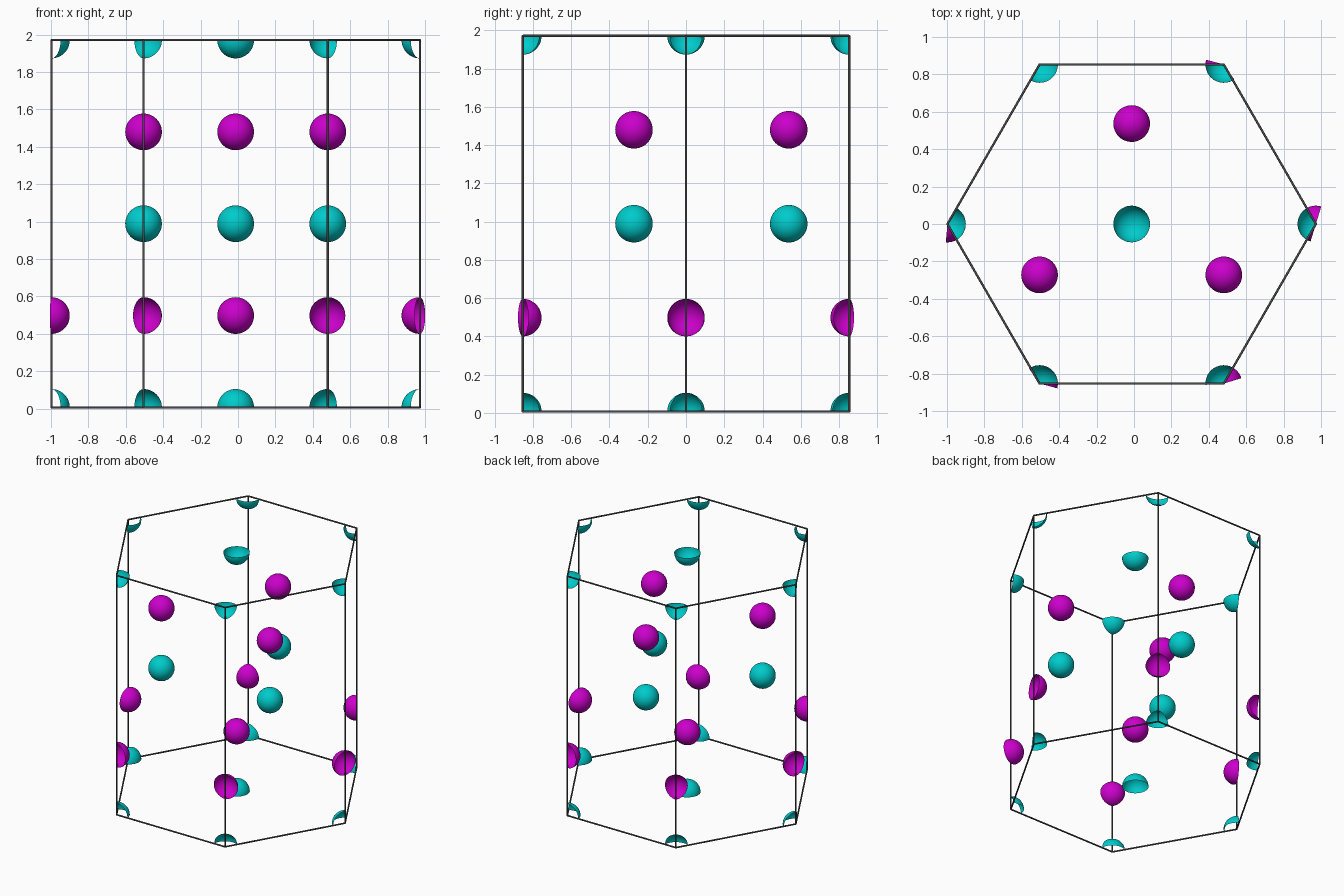
import bpy, bmesh
from math import sin, cos, radians, pi
from mathutils import Vector, Matrix

cube = bpy.data.objects.get("Cube")
if cube:
    bpy.data.objects.remove(cube)


def material(name, rgb):
    m = bpy.data.materials.new(name)
    m.use_nodes = True
    m.diffuse_color = (*rgb, 1)
    m.node_tree.nodes["Principled BSDF"].inputs["Base Color"].default_value = (*rgb, 1)
    return m


TEAL = material("teal", (0, 0.6, 0.6))
PURPLE = material("purple", (0.6, 0, 0.6))
DARK = material("dark grey", (0.073, 0.073, 0.073))

R = 0.985                    # hexagon radius
CX = -0.0125                 # cell centre in x
BOTTOM, TOP = 0.007, 1.971
H = TOP - BOTTOM
BALL = 0.098
ROD = 0.006


def corner(angle, z):
    a = radians(angle)
    return Vector((CX + R * cos(a), R * sin(a), z))


def finish(name, bm, mat):
    me = bpy.data.meshes.new(name)
    bm.to_mesh(me)
    bm.free()
    for p in me.polygons:
        p.use_smooth = True
    me.materials.append(mat)
    ob = bpy.data.objects.new(name, me)
    bpy.context.collection.objects.link(ob)
    return ob


def ball(name, centre, mat, start=0, end=360, low=-90, high=90):
    """Open spherical shell between two headings and two latitudes."""
    bm = bmesh.new()
    rows = max(8, round((high - low) / 7.5))
    arc = []
    for i in range(rows + 1):
        t = radians(low + (high - low) * i / rows)
        arc.append(bm.verts.new((BALL * cos(t), 0, BALL * sin(t))))
    lines = [bm.edges.new(pair) for pair in zip(arc, arc[1:])]
    bmesh.ops.rotate(bm, verts=arc, matrix=Matrix.Rotation(radians(start), 3, "Z"))
    bmesh.ops.spin(bm, geom=arc + lines, axis=(0, 0, 1), cent=(0, 0, 0),
                   angle=radians(end - start), steps=max(12, round((end - start) / 7.5)))
    bmesh.ops.remove_doubles(bm, verts=bm.verts, dist=0.0005)
    bm.normal_update()
    inward = [f for f in bm.faces if f.normal.dot(f.calc_center_median()) < 0]
    bmesh.ops.reverse_faces(bm, faces=inward)
    finish(name, bm, mat).location = centre


def rod(name, a, b):
    bm = bmesh.new()
    bmesh.ops.create_cone(bm, cap_ends=True, segments=12, radius1=ROD, radius2=ROD,
                          depth=(b - a).length)
    ob = finish(name, bm, DARK)
    ob.location = (a + b) / 2
    ob.rotation_mode = "QUATERNION"
    ob.rotation_quaternion = (b - a).to_track_quat("Z", "Y")
    ob.data.set_sharp_from_angle(angle=pi / 4)


# Hexagonal cage and clipped teal shells at its corners
for k in range(0, 360, 60):
    rod("upright_rod", corner(k, BOTTOM), corner(k, TOP))
    for z in (BOTTOM, TOP):
        rod("rim_rod", corner(k, z), corner(k + 60, z))
    ball("lower_corner_shell", corner(k, BOTTOM), TEAL, k + 120, k + 240, low=0)
    ball("upper_corner_shell", corner(k, TOP), TEAL, k + 120, k + 240, high=0)

# Clipped purple shells on the uprights: corner heading, start, end
for k, start, end in ((0, 73, 253), (60, 165, 305), (120, 240, 360),
                      (180, 265, 420), (240, -15, 125), (300, 17, 184)):
    ball("upright_shell", corner(k, BOTTOM + H / 4), PURPLE, start, end)

# Balls on the central axis
ball("lower_centre_shell", (CX, 0, BOTTOM), TEAL, low=0)
ball("upper_centre_shell", (CX, 0, TOP), TEAL, high=0)
ball("centre_ball", (CX, 0, BOTTOM + H / 4), PURPLE)

# Three inner columns of balls
for x, y in ((0, 0.537), (-R / 2, -0.272), (R / 2, -0.272)):
    ball("inner_teal_ball", (CX + x, y, BOTTOM + H / 2), TEAL)
    ball("inner_purple_ball", (CX + x, y, BOTTOM + H * 3 / 4), PURPLE)
